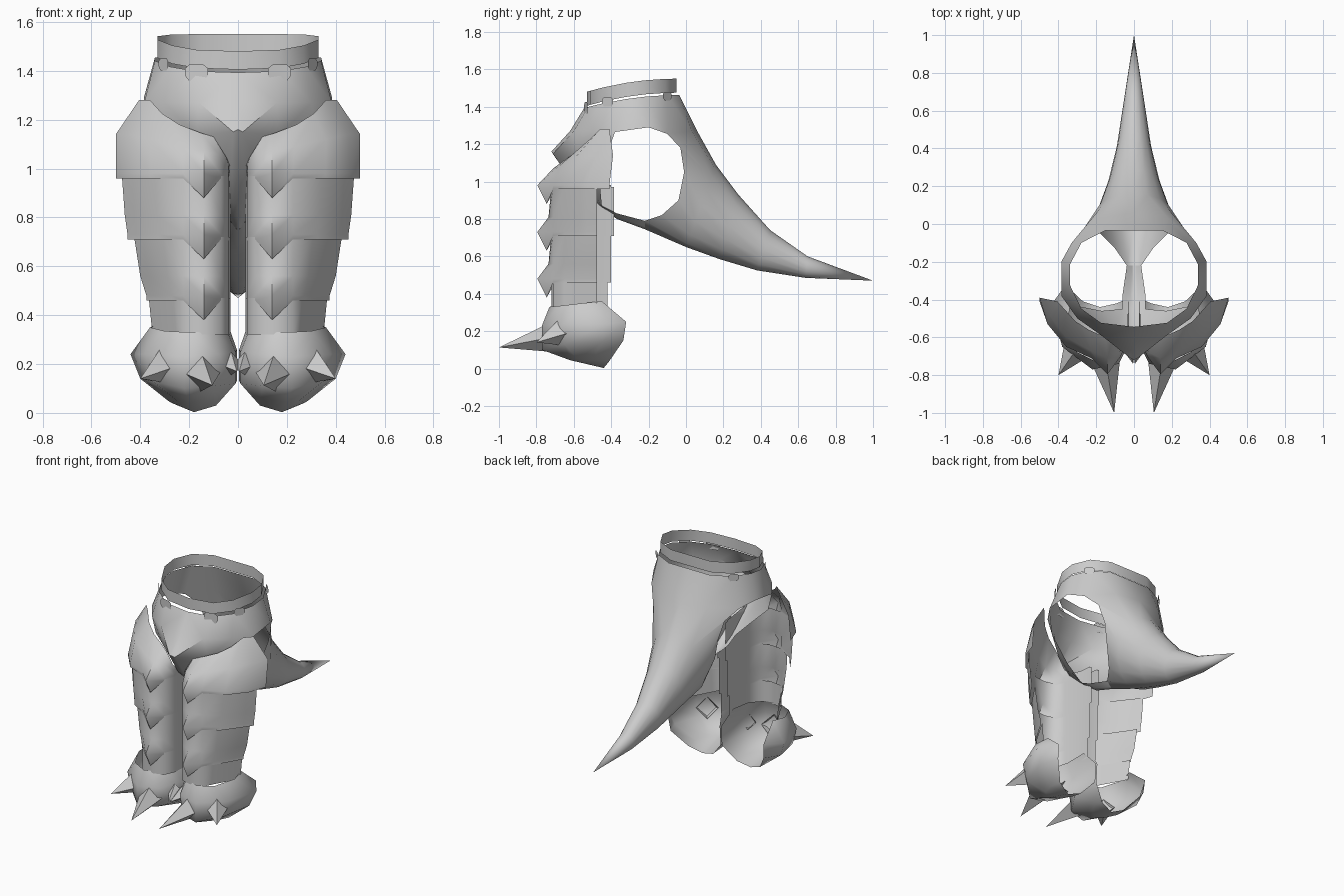
import bpy, bmesh, math
from mathutils import Vector

cube = bpy.data.objects.get("Cube")
if cube:
    bpy.data.objects.remove(cube)

grey = bpy.data.materials.new("plain grey")
grey.use_nodes = True
colour = (0.6, 0.6, 0.6, 1)
grey.diffuse_color = colour
grey.node_tree.nodes["Principled BSDF"].inputs["Base Color"].default_value = colour


def build(name, grids, angle=60):
    """Skin each grid of points, weld them and mirror the half across x."""
    bm = bmesh.new()
    for rows in grids:
        verts = [[bm.verts.new(p) for p in row] for row in rows]
        for a, b in zip(verts, verts[1:]):
            for i in range(len(a) - 1):
                bm.faces.new((a[i], a[i + 1], b[i + 1], b[i]))
    bmesh.ops.remove_doubles(bm, verts=bm.verts, dist=0.0005)
    bmesh.ops.recalc_face_normals(bm, faces=bm.faces)
    mesh = bpy.data.meshes.new(name)
    bm.to_mesh(mesh)
    bm.free()
    mesh.materials.append(grey)
    ob = bpy.data.objects.new(name, mesh)
    bpy.context.collection.objects.link(ob)
    bpy.ops.object.select_all(action='DESELECT')
    ob.select_set(True)
    bpy.context.view_layer.objects.active = ob
    bpy.ops.object.shade_smooth_by_angle(angle=math.radians(angle))
    ob.modifiers.new("Mirror", 'MIRROR')
    return ob


# Waistband: a sloped open ring
waist = [(0, -.53), (.17, -.51), (.27, -.44), (.33, -.32),
         (.33, -.22), (.27, -.11), (.15, -.05), (0, -.05)]


def tilt(y, top):
    return top - .07 * ((y + .05) / .48) ** 2


build("waistband", [[[(x, y, tilt(y, top)) for x, y in waist] for top in (1.55, 1.475)]])

# Pelvis: hip ring, front panel with crotch strap, and tail welded together
hip = [(0, -.62, 1.27), (.16, -.6, 1.27), (.3, -.5, 1.27), (.385, -.38, 1.265),
       (.385, -.2, 1.29), (.33, -.1, 1.255), (.18, .03, 1.27), (0, .06, 1.27)]
rim = [(x * 1.03, -.29 + (y + .29) * 1.06, tilt(y, 1.463)) for x, y in waist]


def row(start, keel, end):
    """Four points: centre line, keel edge, halfway along the flank, leg opening."""
    a, b = Vector(keel), Vector(end)
    return [start, a, a.lerp(b, .5), b]


front = [hip[:4],
         row((0, -.72, 1.16), (.02, -.71, 1.15), (.32, -.43, 1.12)),
         row((0, -.6, .99), (.025, -.61, 1), (.17, -.46, .98)),
         row((0, -.45, .86), (.02, -.45, .86), (.06, -.45, .87)),
         row((0, -.37, .80), (.02, -.37, .81), (.06, -.37, .83)),
         row((0, -.22, .745), (.01, -.22, .757), (.038, -.22, .79))]
opening = hip[:4:-1] + [(.27, -.03, 1.18), (.235, -.01, 1.05), (.19, -.04, .9),
                        (.1, -.13, .82), (.038, -.22, .79), (0, -.22, .745)]


def tail_section(y_top, z_top, y_low, z_low, width):
    a, b = Vector((0, y_top, z_top)), Vector((0, y_low, z_low))
    n = len(opening) - 1
    angles = [math.pi * i / n for i in range(n + 1)]
    return [a.lerp(b, (1 - math.cos(t)) / 2) + Vector((width * math.sin(t), 0, 0))
            for t in angles]


tail = [opening] + [tail_section(*s) for s in (
    (.16, 1.09, 0, .65, .19), (.28, .93, .18, .585, .135), (.45, .74, .38, .525, .09),
    (.65, .6, .64, .485, .055), (1, .47, 1, .47, 0))]
build("pelvis_and_tail", [[rim, hip], front, tail], 50)

# Small fastening tabs around the waist
for name, x, y, z, turn, size in (("front_tab", .17, -.535, 1.39, .2, 1),
                                  ("side_tab", .305, -.42, 1.425, 1.0, .75),
                                  ("rear_tab", .29, -.1, 1.455, 2.4, .7)):
    c, s = math.cos(turn) * size, math.sin(turn) * size
    build(name, [[[(x + w * c, y + w * s, z + h * size) for w in (-half, half)]
                  for half, h in ((.03, .035), (.048, .02), (.048, -.01), (.03, -.032))]])

# Leg plates: half shells open at the back, each with a pointed ridge
plan = [(1, -.475), (.91, -.53), (.7, -.65), (.43, -.71),
        (.25, -.72), (.1, -.7), (.02, -.63), (0, -.4)]


def shell(width, z, ridge=-.72, drop=0, rear=-.475, inner=-.4):
    points = []
    for i, (u, y) in enumerate(plan):
        x = {3: .225, 4: .14, 5: .07}.get(i, .03 + u * (width - .03))
        y = {0: rear, 4: ridge, 7: inner}.get(i, y)
        points.append((x, y, z - drop if i == 4 else z))
    return points


def point_rows(width, low, rear=-.475, inner=-.4):
    """Lower edge of a plate, ending in the pointed ridge."""
    return [shell(width, low + .02, -.795, 0, rear, inner),
            shell(width, low, -.745, .08, rear, inner)]


thigh_top = [(.405, -.41, 1.28), (.36, -.46, 1.28), (.31, -.515, 1.225), (.24, -.56, 1.18),
             (.15, -.6, 1.145), (.1, -.63, 1.13), (.05, -.63, 1.05), (.025, -.58, 1.0)]
thigh_mid = [(.5, -.39, 1.14), (.45, -.48, 1.14), (.36, -.6, 1.12), (.23, -.67, 1.09),
             (.14, -.71, 1.07), (.08, -.68, 1.06), (.04, -.64, 1.02), (.027, -.5, .99)]
build("thigh_plate", [[thigh_top, thigh_mid] + point_rows(.5, .96, -.41)])
for name, w_top, w_low, top, low, inner in (("knee_plate", .475, .452, .97, .71, -.385),
                                            ("shin_plate", .425, .375, .72, .46, -.4)):
    middle = shell((w_top + w_low) / 2, low + .1, -.735, inner=inner)
    build(name, [[shell(w_top, top, inner=inner), middle] + point_rows(w_low, low, inner=inner)])
build("ankle_plate", [[shell(.365, .47, inner=-.42), shell(.35, .32, inner=-.42)]])

# Feet: rounded shells open at the heel
foot = [
    [(.34, -.45, .36), (.36, -.55, .35), (.3, -.68, .335), (.2, -.73, .33),
     (.1, -.7, .335), (.05, -.6, .35), (.04, -.45, .36)],
    [(.36, -.32, .25), (.44, -.43, .24), (.38, -.65, .24), (.22, -.77, .23),
     (.08, -.74, .24), (.01, -.6, .25), (.005, -.37, .26)],
    [(.35, -.335, .15), (.4, -.45, .14), (.35, -.65, .13), (.22, -.77, .1),
     (.1, -.74, .11), (.01, -.6, .12), (.005, -.38, .13)],
    [(.27, -.41, .04), (.28, -.5, .045), (.25, -.58, .05), (.2, -.62, .045),
     (.14, -.58, .05), (.09, -.5, .045), (.09, -.42, .03)],
    [(.18, -.44, .003)] * 7]
build("foot", [foot])

# Toe spikes: four-sided points
for name, base, tip, radius in (
        ("front_spike", (.15, -.72, .165), (.105, -1, .113), .078),
        ("outer_spike", (.31, -.67, .19), (.4, -.8, .14), .07),
        ("inner_spike", (.03, -.63, .2), (.005, -.74, .17), .05)):
    base, tip = Vector(base), Vector(tip)
    axis = (tip - base).normalized()
    side = axis.cross(Vector((0, 0, 1))).normalized()
    up = side.cross(axis)
    ring = [base + radius * (side * math.cos(k * math.pi / 2) + up * math.sin(k * math.pi / 2))
            for k in range(5)]
    build(name, [[ring, [tip] * 5]])
